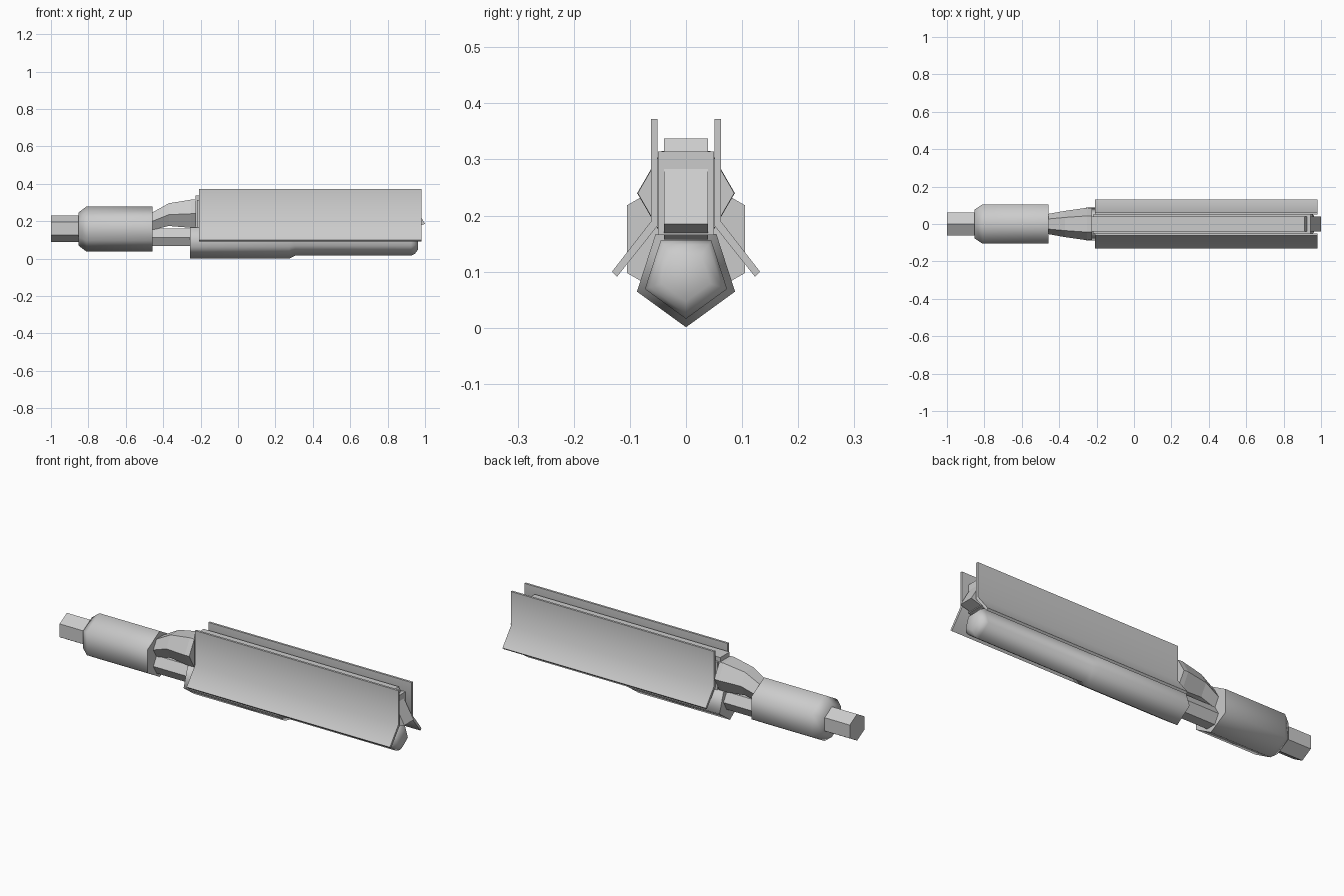
import bpy, bmesh
from math import cos, sin, pi, radians

if "Cube" in bpy.data.objects:
    bpy.data.objects.remove(bpy.data.objects["Cube"])


def make(name, verts, faces, smooth=None):
    bm = bmesh.new()
    vs = [bm.verts.new(v) for v in verts]
    for f in faces:
        bm.faces.new([vs[i] for i in f])
    bmesh.ops.recalc_face_normals(bm, faces=bm.faces)
    mesh = bpy.data.meshes.new(name)
    bm.to_mesh(mesh)
    bm.free()
    ob = bpy.data.objects.new(name, mesh)
    bpy.context.collection.objects.link(ob)
    if smooth:
        bpy.ops.object.select_all(action='DESELECT')
        bpy.context.view_layer.objects.active = ob
        ob.select_set(True)
        bpy.ops.object.shade_smooth_by_angle(angle=radians(smooth))
    return ob


def skin(name, rings, smooth=None):
    """Join equal-sized rings of points and cap both ends."""
    n = len(rings[0])
    verts = [p for r in rings for p in r]
    faces = [tuple(range(n)), tuple(range(len(verts) - n, len(verts)))]
    for k in range(len(rings) - 1):
        for i in range(n):
            j = (i + 1) % n
            faces.append((k*n + i, k*n + j, k*n + n + j, k*n + n + i))
    return make(name, verts, faces, smooth)


def loft(name, sides, start, sections, smooth=None):
    """Polygon tube along x; sections are (x, centre z, radius)."""
    angles = [radians(start) + 2*pi*i/sides for i in range(sides)]
    return skin(name, [[(x, r*cos(a), z + r*sin(a)) for a in angles]
                       for x, z, r in sections], smooth)


# Rear hexagonal rod and larger hexagonal body
loft("rear_rod", 6, 30, [(-1, .16, .07), (-.82, .16, .07)])
loft("rear_body", 6, 30, [(-.853, .158, .088), (-.81, .158, .121),
                          (-.457, .158, .121)], 75)

# Two links between body and front assembly
loft("lower_link", 6, 0, [(-.48, .113, .054), (-.22, .113, .054)])
loft("upper_neck", 6, 0, [(-.47, .195, .052), (-.37, .235, .07),
                          (-.25, .240, .087), (-.225, .240, .086)])

# Five-sided under tube with a step and a tapered nose
loft("under_tube", 5, -90, [(-.257, .093, .092), (.275, .093, .092),
                            (.305, .093, .077), (.925, .093, .077),
                            (.945, .093, .068), (.962, .093, .046)], 75)

# Central core, with a wedge-shaped front end
core = [(-.228, .157), (.90, .157), (1.0, .185), (.912, .337), (-.228, .337)]
skin("core", [[(x, y, z) for x, z in core] for y in (-.039, .039)])

# Wider inner housing around the core
house = [(-.05, .165), (.05, .165), (.05, .314), (-.05, .314)]
skin("inner_housing", [[(x, y, z) for y, z in house] for x in (-.218, .943)])

# Bent side plates
plate = [(.0505, .372), (.062, .372), (.062, .190), (.132, .100),
         (.123, .091), (.0505, .182)]
for side, label in ((-1, "right"), (1, "left")):
    skin("side_plate_" + label,
         [[(x, side*y, z) for y, z in plate] for x in (-.208, .98)], 60)
